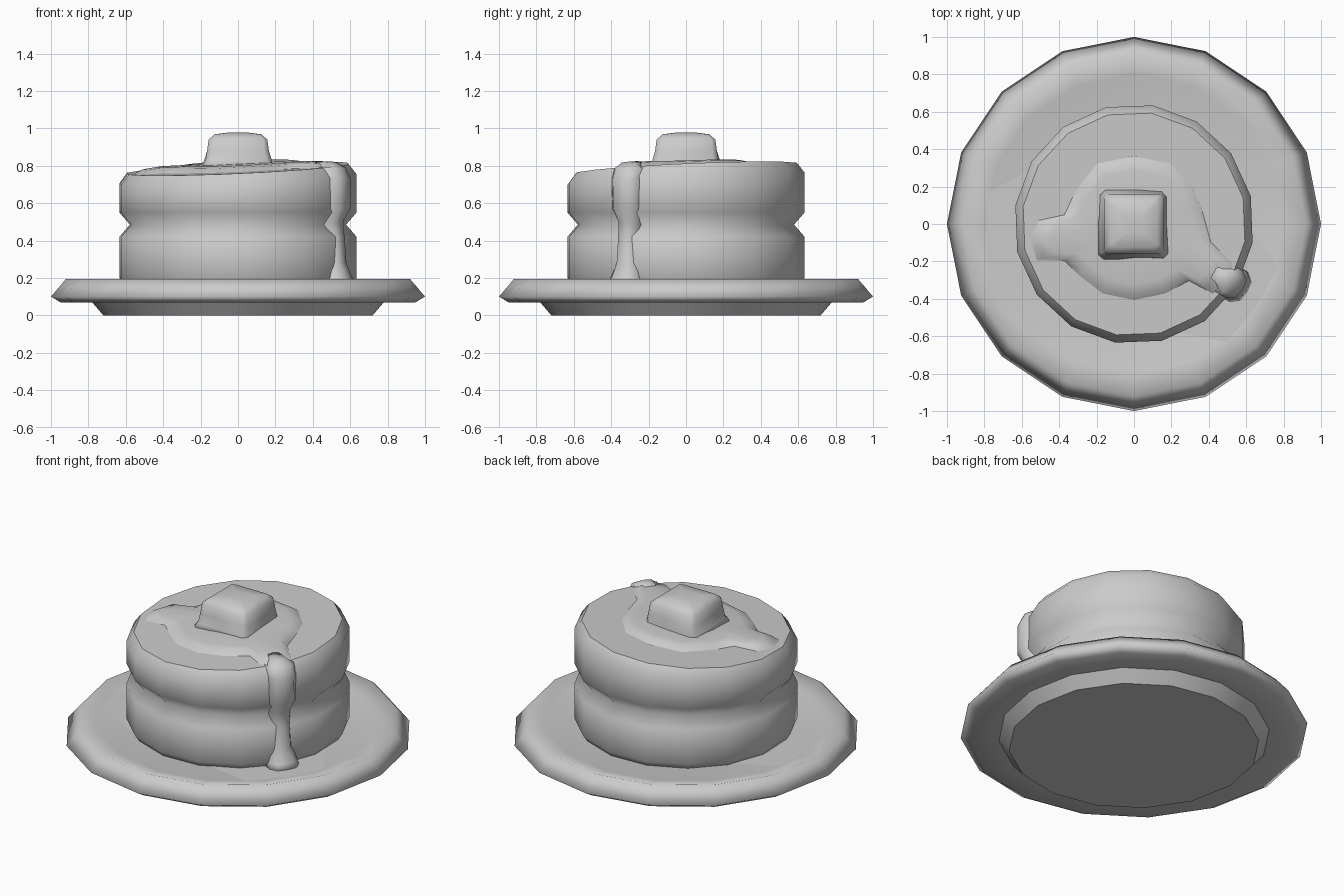
import bpy, bmesh, math, random
from math import cos, sin, radians, pi

if "Cube" in bpy.data.objects:
    bpy.data.objects.remove(bpy.data.objects["Cube"])

random.seed(4)


def finish(name, bm, sharp_edges=()):
    bmesh.ops.recalc_face_normals(bm, faces=bm.faces)
    for f in bm.faces:
        f.smooth = True
    for e in sharp_edges:
        e.smooth = False
    me = bpy.data.meshes.new(name)
    bm.to_mesh(me)
    bm.free()
    ob = bpy.data.objects.new(name, me)
    bpy.context.collection.objects.link(ob)
    return ob


def loft(name, rings, sharp=(), cap_start=True, cap_end=True):
    """Join closed rings of points; rings listed in sharp get hard edges."""
    bm = bmesh.new()
    loops = [[bm.verts.new(p) for p in ring] for ring in rings]
    n = len(loops[0])
    for a, b in zip(loops, loops[1:]):
        for i in range(n):
            j = (i + 1) % n
            bm.faces.new((a[i], a[j], b[j], b[i]))
    if cap_start:
        bm.faces.new(loops[0])
    if cap_end:
        bm.faces.new(loops[-1])
    hard = [bm.edges.get((loops[k][i], loops[k][(i + 1) % n]))
            for k in sharp for i in range(n)]
    return finish(name, bm, hard)


def circle(r, z, offset=0.0, lift=lambda x, y: 0.0, n=16):
    pts = []
    for i in range(n):
        a = radians(offset) + 2 * pi * i / n
        x, y = r * cos(a), r * sin(a)
        pts.append((x, y, z + lift(x, y)))
    return pts


# The top pancake rises slightly to the back right
def tilt(x, y):
    return 0.045 * (x + y)


TOP = 0.785

# Plate
plate = [(0.72, 0), (0.78, 0.07), (0.95, 0.07), (1.0, 0.10), (0.92, 0.195), (0.8, 0.165)]
loft("plate", [circle(r, z) for r, z in plate], sharp=(0, 1))

# Pancake stack
stack = [(0.60, 0.14), (0.642, 0.20), (0.642, 0.42), (0.585, 0.485), (0.642, 0.55)]
rings = [circle(r, z, 13.5) for r, z in stack]
rings += [circle(0.642, 0.73, 13.5, tilt), circle(0.60, TOP, 13.5, tilt)]
loft("pancakes", rings, sharp=(6,))

# Syrup pool on top, running out to the left and to the front right
outline = [(0.37, 0.08), (0.32, 0.2), (0.2, 0.33), (0, 0.37), (-0.2, 0.33), (-0.32, 0.18),
           (-0.38, 0.05), (-0.52, 0.02), (-0.565, -0.08), (-0.53, -0.2), (-0.38, -0.2),
           (-0.3, -0.28), (-0.17, -0.38), (0, -0.415), (0.17, -0.38), (0.3, -0.31),
           (0.43, -0.38), (0.52, -0.32), (0.54, -0.22), (0.42, -0.1)]
rings = []
for s, h in ((1, -0.006), (0.9, 0.022), (0.78, 0.03), (0.4, 0.032)):
    rings.append([(x * s, y * s, TOP + tilt(x * s, y * s) + h) for x, y in outline])
loft("syrup_pool", rings, cap_start=False)

# Syrup drip down the side: (outer radius, z, half width)
drip = [(0.50, 0.825, 0.055), (0.59, 0.822, 0.075), (0.65, 0.79, 0.088), (0.678, 0.73, 0.09),
        (0.678, 0.57, 0.085), (0.64, 0.50, 0.068), (0.65, 0.42, 0.062),
        (0.66, 0.28, 0.068), (0.69, 0.20, 0.09), (0.71, 0.155, 0.1)]
ang = radians(-31)
section = [(-1, -0.13), (-0.95, -0.05), (-0.6, -0.008), (0, 0),
           (0.6, -0.008), (0.95, -0.05), (1, -0.13)]
rings = []
for k, (r, z, w) in enumerate(drip):
    ring = []
    for t, d in section:
        rr, zz = (r, z + d * 0.6) if k < 2 else (r + d, z)
        ring.append((rr * cos(ang) - t * w * sin(ang), rr * sin(ang) + t * w * cos(ang), zz))
    rings.append(ring)
loft("syrup_drip", rings)

# Thin syrup puddles on the plate: inner and outer angle ranges
for name, i0, i1, o0, o1 in (("puddle_front", -72, 2, -52, -17),
                             ("puddle_left", 148, 234, 168, 201)):
    bm = bmesh.new()
    pts = [(0.60, i0), (0.80, o0), (0.79, (o0 + o1) / 2), (0.80, o1), (0.60, i1)]
    bm.faces.new([bm.verts.new((r * cos(radians(a)), r * sin(radians(a)), 0.168))
                  for r, a in pts])
    finish(name, bm)

# Butter pat with a melted skirt
square = [(1, 0), (1, 0.85), (0.85, 1), (0, 1), (-0.85, 1), (-1, 0.85),
          (-1, 0), (-1, -0.85), (-0.85, -1), (0, -1), (0.85, -1), (1, -0.85)]
rings = []
for h, z, jitter in ((0.19, 0.785, 0.018), (0.178, 0.825, 0.006), (0.165, 0.88, 0),
                     (0.157, 0.94, 0), (0.125, 0.968, 0), (0.05, 0.978, 0)):
    ring = []
    for x, y in square:
        s = h + random.uniform(-jitter, jitter)
        ring.append((x * s, y * s, z))
    rings.append(ring)
loft("butter", rings)
